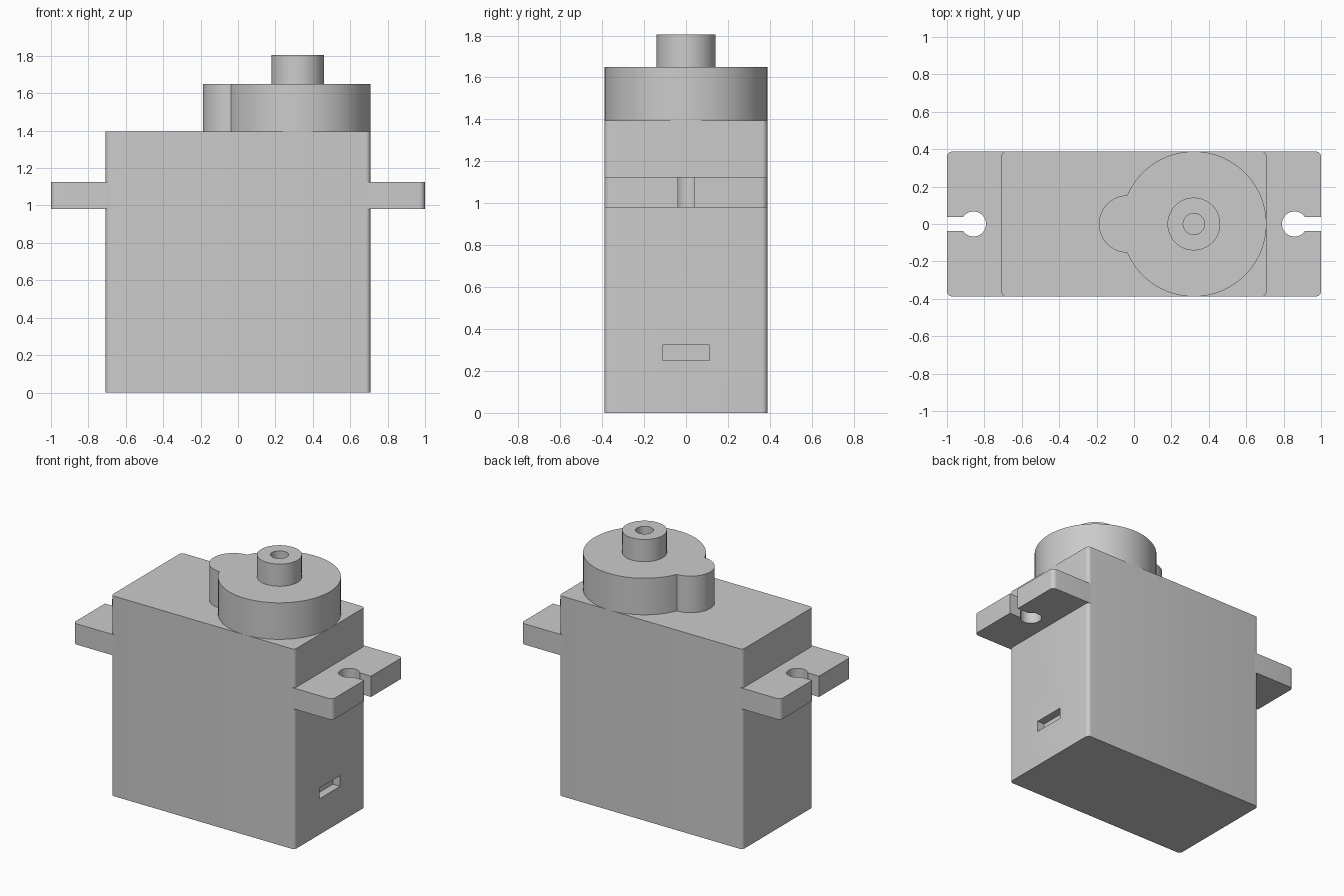
import bpy, bmesh
from math import pi, sin, cos, asin, acos

cube = bpy.data.objects.get("Cube")
if cube:
    bpy.data.objects.remove(cube, do_unlink=True)

grey = bpy.data.materials.new("light grey plastic")
grey.use_nodes = True
colour = (0.6, 0.6, 0.6, 1)
grey.diffuse_color = colour
grey.node_tree.nodes["Principled BSDF"].inputs["Base Color"].default_value = colour

HALF_W = 0.388    # half depth of the casing
HALF_L = 0.708    # half length of the casing
TOP = 1.395       # top of the casing


def arc(cx, cy, r, a0, a1, n):
    """Points along an arc, both ends included."""
    return [(cx + r * cos(a0 + (a1 - a0) * i / n),
             cy + r * sin(a0 + (a1 - a0) * i / n)) for i in range(n + 1)]


def circle(cx, cy, r, n=64):
    return arc(cx, cy, r, 0, 2 * pi, n)[:-1]


def extrude(name, outline, z0, z1):
    """Solid prism standing on a flat outline."""
    bm = bmesh.new()
    base = bm.faces.new([bm.verts.new((x, y, z0)) for x, y in outline])
    top = bmesh.ops.extrude_face_region(bm, geom=[base])["geom"]
    bmesh.ops.translate(bm, vec=(0, 0, z1 - z0),
                        verts=[v for v in top if isinstance(v, bmesh.types.BMVert)])
    bmesh.ops.recalc_face_normals(bm, faces=bm.faces)
    mesh = bpy.data.meshes.new(name)
    bm.to_mesh(mesh)
    bm.free()
    mesh.materials.append(grey)
    ob = bpy.data.objects.new(name, mesh)
    bpy.context.collection.objects.link(ob)
    return ob


def activate(ob):
    bpy.ops.object.select_all(action='DESELECT')
    ob.select_set(True)
    bpy.context.view_layer.objects.active = ob


def cut(ob, cutter):
    """Subtract the cutter, then discard it."""
    cutter.hide_render = True
    mod = ob.modifiers.new("cut", 'BOOLEAN')
    mod.operation = 'DIFFERENCE'
    mod.solver = 'EXACT'
    mod.object = cutter
    activate(ob)
    bpy.ops.object.modifier_apply(modifier=mod.name)
    bpy.data.objects.remove(cutter, do_unlink=True)


# Casing with rounded upright edges
r = 0.025
outline = []
for i, (sx, sy) in enumerate([(1, 1), (-1, 1), (-1, -1), (1, -1)]):
    outline += arc(sx * (HALF_L - r), sy * (HALF_W - r), r,
                   i * pi / 2, (i + 1) * pi / 2, 6)
casing = extrude("casing", outline, 0, TOP)

# Cable slot in the left end
x0, x1, y = HALF_L - 0.055, HALF_L + 0.1, 0.112
cut(casing, extrude("slot_cutter", [(x0, -y), (x1, -y), (x1, y), (x0, y)], 0.25, 0.325))

# Mounting ears, each with a keyhole open to its outer end
r, hole_x, hole_r, gap = 0.03, 0.858, 0.067, 0.038
mouth = asin(gap / hole_r)
ear = [(HALF_L - 0.03, -HALF_W)]
ear += arc(1 - r, -HALF_W + r, r, -pi / 2, 0, 6)
ear += [(1, -gap)]
ear += arc(hole_x, 0, hole_r, 2 * pi - mouth, mouth, 32)
ear += [(1, gap)]
ear += arc(1 - r, HALF_W - r, r, 0, pi / 2, 6)
ear += [(HALF_L - 0.03, HALF_W)]
parts = [casing]
for side, name in ((1, "left_ear"), (-1, "right_ear")):
    parts.append(extrude(name, [(side * x, y) for x, y in ear], 0.98, 1.125))

# Gear housing: a large round joined to a small one
cx, bx, br = 0.32, -0.035, 0.153
d = cx - bx
big = acos((d * d + HALF_W ** 2 - br ** 2) / (2 * d * HALF_W))
small = acos((d * d + br ** 2 - HALF_W ** 2) / (2 * d * br))
outline = arc(cx, 0, HALF_W, big - pi, pi - big, 80)
outline += arc(bx, 0, br, small, 2 * pi - small, 32)[1:-1]
parts.append(extrude("gear_housing", outline, TOP, 1.65))

# Output shaft with a screw hole
shaft = extrude("output_shaft", circle(cx, 0, 0.141), 1.65, 1.805)
cut(shaft, extrude("hole_cutter", circle(cx, 0, 0.057, 48), 1.66, 1.9))
parts.append(shaft)

for ob in parts:
    activate(ob)
    bpy.ops.object.shade_smooth_by_angle(angle=pi / 6)
